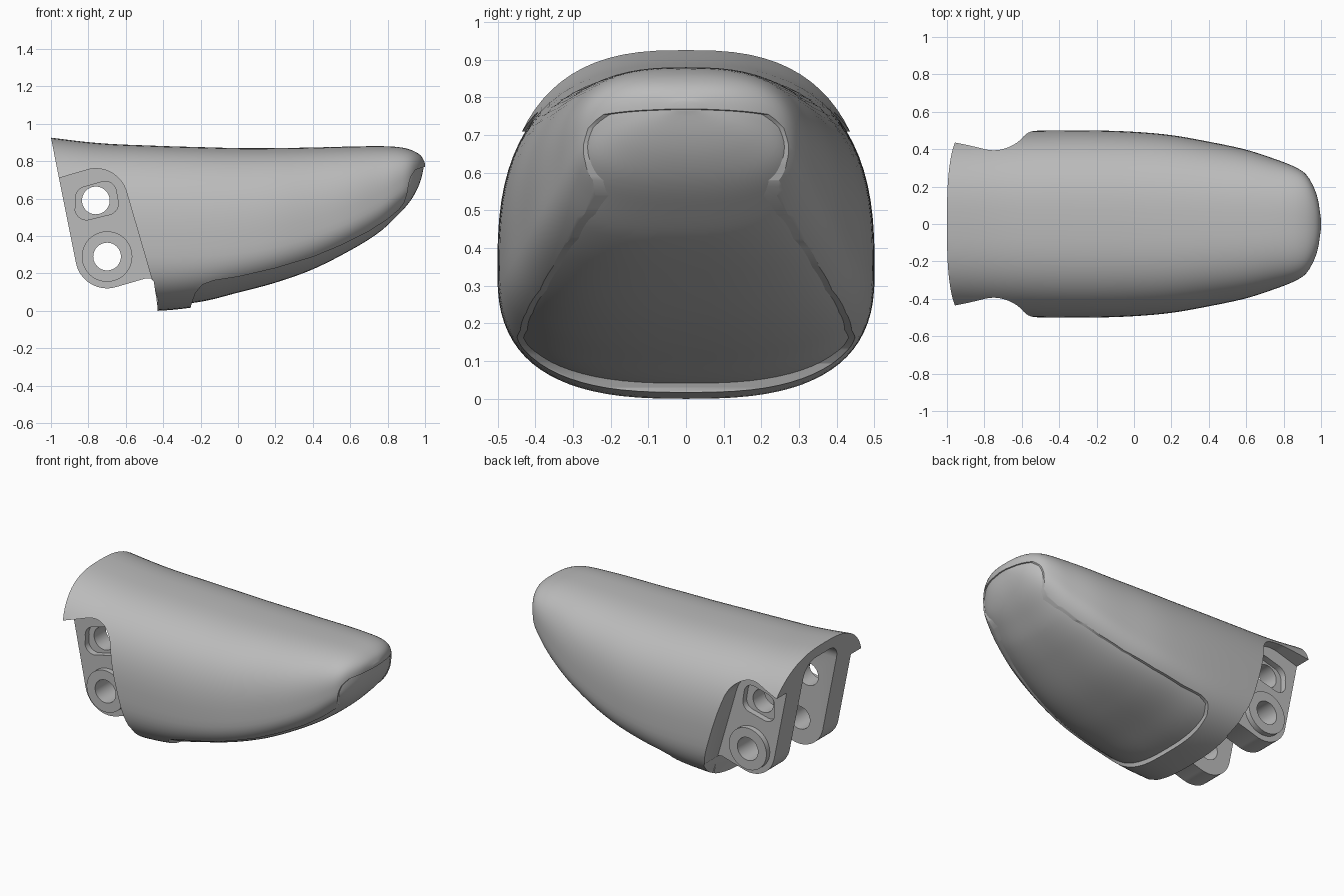
import bpy, bmesh, math

old = bpy.data.objects.get("Cube")
if old:
    bpy.data.objects.remove(old, do_unlink=True)

grey = bpy.data.materials.new("satin grey")
grey.use_nodes = True
COLOR = (0.5, 0.5, 0.5, 1)
grey.diffuse_color = COLOR
grey.node_tree.nodes["Principled BSDF"].inputs["Base Color"].default_value = COLOR

# Stations along the body: x, half width, bottom z, top z, height fraction of widest point
STATIONS = [
    (-1.10, .490, .000, .938, .39), (-.75, .495, .000, .897, .39),
    (-.43, .500, .000, .882, .39), (-.20, .500, .025, .875, .37),
    (0, .493, .077, .870, .34), (.20, .475, .133, .870, .33),
    (.40, .440, .207, .873, .33), (.60, .397, .310, .878, .34),
    (.76, .345, .410, .880, .38), (.86, .305, .502, .875, .42),
    (.92, .265, .568, .862, .45), (.96, .200, .632, .843, .50),
    (.985, .125, .695, .820, .50), (.999, .030, .757, .790, .50)]


def section(x):
    """Smoothly interpolated station values at x."""
    s = STATIONS
    i = max(j for j in range(len(s) - 1) if j == 0 or s[j][0] <= x)
    a, b = s[i], s[i + 1]
    p, q = s[max(i - 1, 0)], s[min(i + 2, len(s) - 1)]
    h = b[0] - a[0]
    t = min(max((x - a[0]) / h, 0), 1)
    out = []
    for k in range(1, 5):
        ma = (b[k] - p[k]) / (b[0] - p[0]) * h
        mb = (q[k] - a[k]) / (q[0] - a[0]) * h
        out.append((2*t**3 - 3*t*t + 1) * a[k] + (t**3 - 2*t*t + t) * ma
                   + (3*t*t - 2*t**3) * b[k] + (t**3 - t*t) * mb)
    return out


def finish(name, bm):
    bmesh.ops.recalc_face_normals(bm, faces=bm.faces)
    me = bpy.data.meshes.new(name)
    bm.to_mesh(me)
    bm.free()
    ob = bpy.data.objects.new(name, me)
    bpy.context.collection.objects.link(ob)
    me.materials.append(grey)
    return ob


def loft(name, x0, side=0, under=(0, 0), over=0, nose=0, rings=64, sides=80):
    """Superellipse loft, optionally inset; under fades from rear to tip."""
    bm = bmesh.new()
    loops = []
    for i in range(rings + 1):
        x = x0 + (.999 - x0) * (1 - (1 - i / rings) ** 1.7)
        hw, bot, top, frac = section(x)
        zc = bot + (top - bot) * frac
        f = min(max((x + .25) / .9, 0), 1)
        inset = under[0] + (under[1] - under[0]) * f
        hw = max(hw - side, .01)
        up, down = max(top - over - zc, .008), max(zc - bot - inset, .008)
        ring = []
        for j in range(sides):
            a = 2 * math.pi * j / sides
            c, s = math.cos(a), math.sin(a)
            y = hw * math.copysign(abs(c) ** (2 / 2.7), c)
            z = zc + (up if s > 0 else down) * math.copysign(abs(s) ** (2 / 2.7), s)
            ring.append(bm.verts.new((x - nose * max(x, 0), y, z)))
        loops.append(ring)
    for r, n in zip(loops, loops[1:]):
        for j in range(sides):
            k = (j + 1) % sides
            bm.faces.new((r[j], r[k], n[k], n[j]))
    bm.faces.new(loops[0])
    bm.faces.new(loops[-1])
    return finish(name, bm)


def prism(pts, lo, hi, axis="y"):
    """Extrude an xz outline along y, or a yz outline along x."""
    bm = bmesh.new()
    place = (lambda p, d: (p[0], d, p[1])) if axis == "y" else (lambda p, d: (d, p[0], p[1]))
    face = bm.faces.new([bm.verts.new(place(p, lo)) for p in pts])
    res = bmesh.ops.extrude_face_region(bm, geom=[face])
    for v in res["geom"]:
        if isinstance(v, bmesh.types.BMVert):
            v.co["xyz".index(axis)] = hi
    return finish("cutter", bm)


def arc(cx, cz, r, a0, a1, n=16):
    return [(cx + r * math.cos(math.radians(a0 + (a1 - a0) * i / n)),
             cz + r * math.sin(math.radians(a0 + (a1 - a0) * i / n))) for i in range(n + 1)]


def disc(c, r, lo, hi):
    return prism(arc(*c, r, 0, 352.5, 47), lo, hi)


def boolean(ob, tool, op="DIFFERENCE"):
    mod = ob.modifiers.new("cut", "BOOLEAN")
    mod.operation, mod.solver, mod.object = op, "EXACT", tool
    bpy.context.view_layer.objects.active = ob
    bpy.ops.object.modifier_apply(modifier=mod.name)
    bpy.data.objects.remove(tool, do_unlink=True)


UPPER, LOWER = (-.76, .59), (-.70, .29)

# Outer shell, open at the rear
shell = loft("shell_with_lugs", -1.1)

# Sloping rear face and rounded lug ends
boolean(shell, prism([(-1.3, 1.1), (-1.036, 1.1), (-1, .925)] + arc(*LOWER, .17, 192, 286)
                     + [(-.49, .174), (-.465, .172), (-.45, .155), (-.43, .02),
                        (-.43, -.2), (-1.3, -.2)], -1, 1))

# Side openings that expose the lugs
opening = ([(-1.3, .62), (-.955, .71)] + arc(*UPPER, .17, 106, 16)
           + [(-.42, .03), (-.415, -.2), (-1.3, -.2)])
for s in (-1, 1):
    boolean(shell, prism(opening, *sorted((s * .33, s * 1))))

# Channel between the lugs, with a rounded roof
channel = [(-.17, .07), (.17, .07)] + arc(.07, .75, .1, 0, 90, 8) + arc(-.07, .75, .1, 90, 180, 8)
boolean(shell, prism(channel, -1.4, -.36, "x"))

# Window for the grip pad
window = [(-.25, -.2), (-.25, .03), (-.228, .095), (-.19, .14), (-.13, .162), (0, .182),
          (.2, .228), (.4, .288), (.55, .35), (.7, .425), (.8, .49), (.86, .54),
          (.89, .58), (.905, .63), (.913, .68), (.925, .72), (.95, .755), (1.0, .77),
          (1.3, .775), (1.3, -.2)]
boolean(shell, prism(window, -1, 1))

# Bosses, pin holes and recesses on both lugs
recess = (arc(-.70, .573, .06, -75, 15, 8) + arc(-.71, .632, .06, 15, 105, 8)
          + arc(-.805, .60, .065, 105, 192, 8) + arc(-.81, .548, .062, 192, 285, 8))
for s in (-1, 1):
    boolean(shell, disc(LOWER, .135, *sorted((s * .28, s * .365))), "UNION")
    boolean(shell, prism(recess, *sorted((s * .29, s * .7))))
for c in (UPPER, LOWER):
    boolean(shell, disc(c, .074, -.8, .8))

# Grip pad, set slightly below the shell surface
pad = loft("grip_pad", -.3, side=.005, under=(.024, .010), over=.03, nose=.006)

for ob in (shell, pad):
    bpy.ops.object.select_all(action="DESELECT")
    ob.select_set(True)
    bpy.context.view_layer.objects.active = ob
    bpy.ops.object.shade_smooth_by_angle(angle=math.radians(30))
